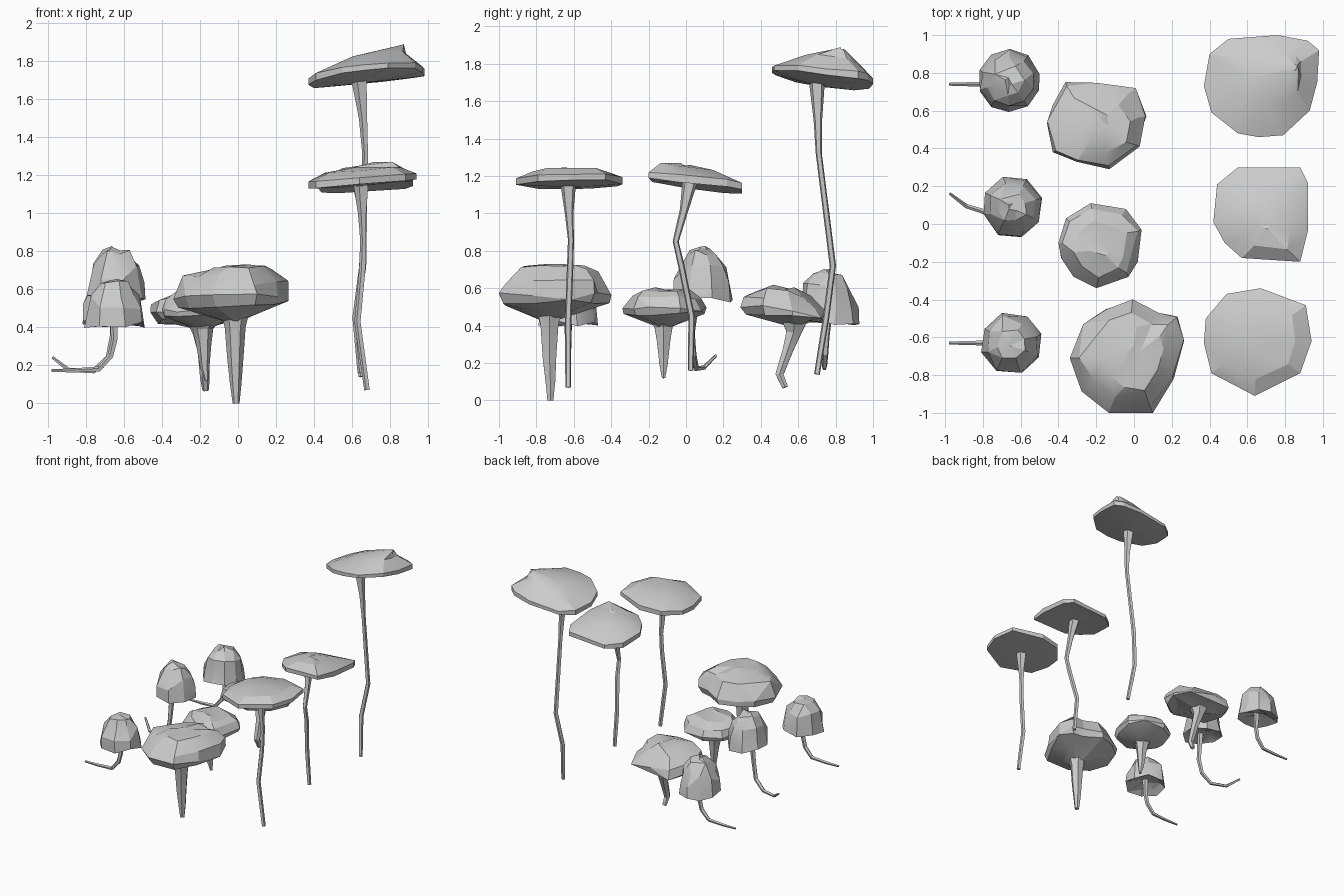
import bpy, bmesh, random
from math import sin, cos, pi, radians
from mathutils import Vector

random.seed(4)


def finish(name, bm, ratio=1.0):
    bmesh.ops.recalc_face_normals(bm, faces=bm.faces)
    me = bpy.data.meshes.new(name)
    bm.to_mesh(me)
    bm.free()
    ob = bpy.data.objects.new(name, me)
    bpy.context.collection.objects.link(ob)
    bpy.ops.object.select_all(action='DESELECT')
    ob.select_set(True)
    bpy.context.view_layer.objects.active = ob
    if ratio < 1:  # coarse, irregular facets
        mod = ob.modifiers.new("facets", 'DECIMATE')
        mod.ratio = ratio
        bpy.ops.object.modifier_apply(modifier=mod.name)
    bpy.ops.object.shade_smooth_by_angle(angle=radians(20))


def skin(bm, rings):
    """Join rings of points into a closed, capped surface."""
    loops = [[bm.verts.new(p) for p in r] for r in rings]
    n = len(loops[0])
    for a, b in zip(loops, loops[1:]):
        for i in range(n):
            j = (i + 1) % n
            bm.faces.new((a[i], a[j], b[j], b[i]))
    bm.faces.new(loops[0])
    bm.faces.new(loops[-1])
    bmesh.ops.triangulate(bm, faces=[f for f in bm.faces if len(f.verts) > 4])


def cap(name, centre, outline, layers, tilt=(0, 0), jitter=0.0, ratio=0.6):
    """Layers are (scale, height, shift x, shift y), underside to crown."""
    cx, cy = centre
    rings = []
    for s, z, ox, oy in layers:
        ring = []
        for x, y in outline:
            dx, dy = (x - cx) * s + ox, (y - cy) * s + oy
            wob = random.uniform(-jitter, jitter)
            dx, dy = dx * (1 + wob * (s < 0.97)), dy * (1 + wob * (s < 0.97))
            ring.append((cx + dx, cy + dy,
                         z + dx * tilt[0] + dy * tilt[1] + wob * 0.15))
        rings.append(ring)
    bm = bmesh.new()
    skin(bm, rings)
    finish(name, bm, ratio)


def stem(name, path, radii, sides=5):
    pts = [Vector(p) for p in path]
    rings = []
    for i, p in enumerate(pts):
        d = (pts[min(i + 1, len(pts) - 1)] - pts[max(i - 1, 0)]).normalized()
        u = d.cross(Vector((0, 1, 0))).normalized()
        v = d.cross(u)
        rings.append([p + radii[i] * (u * cos(2 * pi * k / sides) + v * sin(2 * pi * k / sides))
                      for k in range(sides)])
    bm = bmesh.new()
    skin(bm, rings)
    finish(name, bm)


def polygon(cx, cy, r, n, turn):
    return [(cx + r * cos(2 * pi * i / n + turn), cy + r * sin(2 * pi * i / n + turn))
            for i in range(n)]


# Tall parasol mushrooms on the right
cap("parasol_cap_back", (0.68, 0.73),
    [(.40, .9), (.37, .73), (.41, .59), (.55, .48), (.66, .46), (.79, .47), (.93, .6),
     (.97, .75), (.98, .92), (.92, .97), (.76, 1.0), (.5, .98)],
    [(.12, 1.69, -.03, -.02), (1, 1.715, 0, 0), (1, 1.748, 0, 0),
     (.5, 1.825, .06, .04), (.06, 1.875, .17, .1)], (.11, -.13), .04, .75)
cap("parasol_cap_middle", (0.67, 0.05),
    [(.42, .01), (.44, .21), (.55, .3), (.88, .3), (.92, .22), (.92, -.04), (.88, -.2),
     (.57, -.18), (.48, -.10)],
    [(.12, 1.165, -.02, -.02), (1, 1.145, 0, 0), (1, 1.178, 0, 0),
     (.55, 1.235, .02, -.04), (.1, 1.252, .02, -.05)], (.07, -.11), .04, .75)
cap("parasol_cap_front", (0.65, -0.62),
    [(.37, -.63), (.38, -.50), (.49, -.37), (.67, -.34), (.91, -.43), (.94, -.62),
     (.88, -.79), (.64, -.91), (.41, -.79)],
    [(.12, 1.145, 0, 0), (1, 1.155, 0, 0), (1, 1.19, 0, 0),
     (.7, 1.225, 0, 0), (.2, 1.24, 0, 0)], (.08, 0), .03, .75)
tall = (.016, .018, .018, .017, .024, .045)
stem("parasol_stem_back", [(.65, .70, .14), (.62, .75, .45), (.66, .785, .72),
                           (.67, .71, 1.32), (.66, .705, 1.5), (.64, .70, 1.71)], tall)
stem("parasol_stem_middle", [(.645, .025, .16), (.62, .03, .45), (.655, -.025, .72),
                             (.66, -.055, .85), (.655, -.01, 1.02), (.64, .025, 1.19)], tall)
stem("parasol_stem_front", [(.68, -.63, .07), (.63, -.63, .43), (.655, -.62, .7),
                            (.66, -.615, .86), (.655, -.625, 1.0), (.65, -.63, 1.17)], tall)

# Broad-capped mushrooms in the middle
cap("broad_cap_back", (-.20, .52),
    [(-.46, .53), (-.43, .63), (-.37, .75), (-.2, .75), (.0, .72), (.06, .57), (.03, .41),
     (-.13, .29), (-.30, .33), (-.43, .38)],
    [(.12, .40, 0, .05), (.55, .435, 0, .02), (.95, .445, 0, 0), (1, .475, 0, 0),
     (.92, .525, 0, 0), (.65, .575, 0, -.01), (.25, .60, 0, 0)], (.03, -.13), .10)
cap("broad_cap_middle", (-.18, -.12),
    [(-.40, -.10), (-.36, .03), (-.23, .11), (-.04, .08), (.04, -.03), (.02, -.20),
     (-.03, -.28), (-.2, -.34), (-.32, -.28), (-.39, -.18)],
    [(.15, .39, 0, 0), (.55, .43, 0, 0), (.95, .46, 0, 0), (1, .49, 0, 0),
     (.88, .545, 0, 0), (.62, .585, 0, -.01), (.25, .597, 0, 0)], (.02, .02), .06)
cap("broad_cap_front", (-.03, -.71),
    [(-.34, -.71), (-.27, -.53), (-.15, -.45), (-.01, -.40), (.13, -.47), (.23, -.49),
     (.27, -.61), (.21, -.82), (.10, -1.0), (-.13, -1.0), (-.28, -.88)],
    [(.2, .435, .01, -.02), (.55, .48, 0, 0), (.93, .515, 0, 0), (1, .56, 0, 0),
     (.93, .625, 0, 0), (.76, .685, 0, 0), (.5, .71, .03, 0), (.2, .722, .03, 0)],
    (.04, .0), .07)
stem("broad_stem_back", [(-.17, .53, .07), (-.175, .50, .14), (-.18, .545, .27),
                         (-.19, .575, .36), (-.19, .58, .44)], (.018, .025, .032, .045, .085), 6)
stem("broad_stem_middle", [(-.165, -.12, .12), (-.175, -.12, .19), (-.18, -.12, .31),
                           (-.185, -.12, .39), (-.185, -.12, .44)], (.01, .025, .04, .055, .09), 6)
stem("broad_stem_front", [(-.01, -.725, 0), (-.012, -.725, .1), (-.014, -.73, .23),
                          (-.015, -.73, .40), (-.015, -.73, .50)], (.018, .03, .042, .055, .08), 6)

# Bell-capped mushrooms with bent stems on the left
bells = [
    ("back", (-.66, .76), 10, .415, .28, (.02, -.12),
     [(-.98, .74, .172), (-.86, .74, .172), (-.73, .74, .18), (-.67, .745, .25),
      (-.65, .75, .34), (-.65, .76, .47)]),
    ("middle", (-.645, .09), 8, .545, .27, (-.03, -.04),
     [(-.975, .16, .24), (-.89, .095, .175), (-.76, .055, .17), (-.68, .04, .24),
      (-.655, .03, .36), (-.65, .06, .62)]),
    ("front", (-.65, -.63), 8, .41, .245, (0, 0),
     [(-.98, -.63, .172), (-.86, -.63, .172), (-.73, -.63, .18), (-.67, -.63, .25),
      (-.65, -.63, .33), (-.65, -.63, .47)]),
]
for tag, (cx, cy), n, z, h, tilt, path in bells:
    cap("bell_cap_" + tag, (cx, cy), polygon(cx, cy, .167, n, .3),
        [(.2, z + .05, 0, 0), (.7, z + .025, 0, 0), (1, z, 0, 0), (.91, z + h * .33, 0, 0),
         (.75, z + h * .66, 0, 0), (.47, z + h * .92, 0, 0), (.12, z + h, 0, 0)],
        tilt, .09, .65)
    stem("bell_stem_" + tag, path, (.008, .012, .015, .017, .018, .025))
